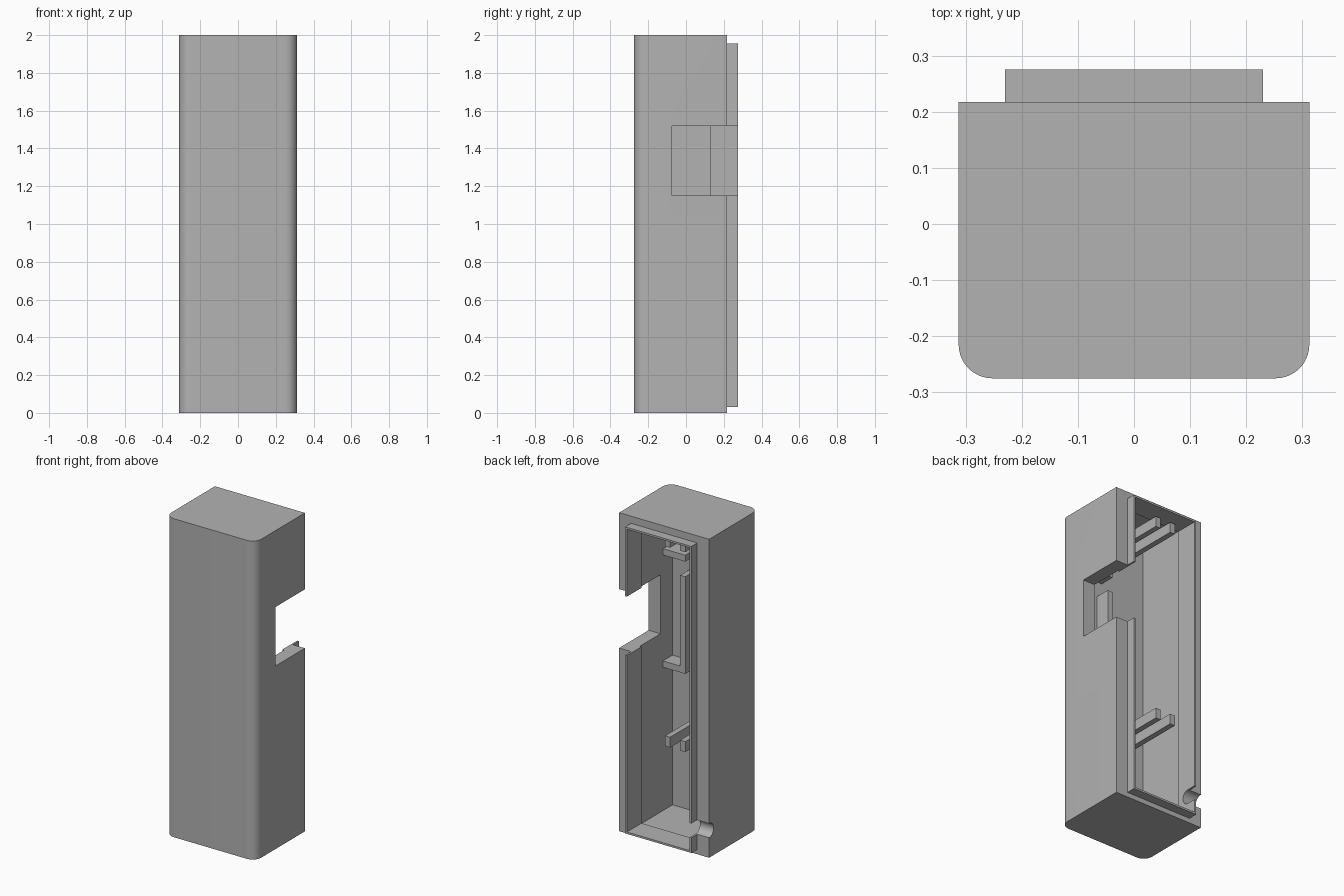
import bpy, bmesh, math
from mathutils import Vector

cube = bpy.data.objects.get("Cube")
if cube:
    bpy.data.objects.remove(cube, do_unlink=True)

# One grey plastic for every part
plastic = bpy.data.materials.new("grey plastic")
plastic.use_nodes = True
GREY = (0.45, 0.45, 0.45, 1)
plastic.diffuse_color = GREY
plastic.node_tree.nodes["Principled BSDF"].inputs["Base Color"].default_value = GREY


def add_object(name, bm):
    bmesh.ops.recalc_face_normals(bm, faces=bm.faces)
    mesh = bpy.data.meshes.new(name)
    bm.to_mesh(mesh)
    bm.free()
    mesh.materials.append(plastic)
    obj = bpy.data.objects.new(name, mesh)
    bpy.context.collection.objects.link(obj)
    return obj


def box(name, x, y, z, round_front=0):
    """Box from (low, high) ranges, with optional rounded front uprights."""
    bm = bmesh.new()
    bmesh.ops.create_cube(bm, size=1)
    for v in bm.verts:
        v.co = Vector([r[0] if c < 0 else r[1] for c, r in zip(v.co, (x, y, z))])
    if round_front:
        edges = [e for e in bm.edges
                 if all(abs(v.co.y - y[0]) < 1e-5 for v in e.verts)
                 and abs(e.verts[0].co.z - e.verts[1].co.z) > 0.1]
        bmesh.ops.bevel(bm, geom=edges, offset=round_front, segments=10,
                        profile=0.5, affect='EDGES')
    return add_object(name, bm)


def cut(obj, *cutters):
    for c in cutters:
        c.hide_render = True
        c.hide_set(True)
        mod = obj.modifiers.new("cut", 'BOOLEAN')
        mod.operation = 'DIFFERENCE'
        mod.solver = 'EXACT'
        mod.object = c


def bake(obj):
    """Apply the cuts so the shading can be set on the final faces."""
    bpy.ops.object.select_all(action='DESELECT')
    bpy.context.view_layer.objects.active = obj
    obj.select_set(True)
    for mod in list(obj.modifiers):
        bpy.ops.object.modifier_apply(modifier=mod.name)
    bpy.ops.object.shade_smooth_by_angle(angle=math.radians(30))


# Main dimensions
W, FRONT, BACK, RIM = 0.3125, -0.275, 0.217, 0.275
INNER, FLOOR, CEIL = 0.23, 0.03, 1.955
WALL_Y = FRONT + 0.08
T = 0.012

# Cutters: cavity, side opening and cable hole
cavity = box("cavity_cutter", (-INNER, INNER), (WALL_Y, 0.4), (FLOOR, CEIL))
opening = box("opening_cutter", (0.2, 0.4), (-0.075, 0.4), (1.15, 1.52))
cable_gap = box("cable_gap_cutter", (-0.26, -0.2), (BACK, 0.4), (0.125, 0.215))
bm = bmesh.new()
bmesh.ops.create_cone(bm, cap_ends=True, segments=32, radius1=0.045,
                      radius2=0.045, depth=0.2)
for v in bm.verts:
    v.co = Vector((v.co.z - 0.28, v.co.x + BACK, v.co.y + 0.17))
cable_hole = add_object("cable_hole_cutter", bm)

# Case shell
shell = box("case_shell", (-W, W), (FRONT, BACK), (0, 2), round_front=0.06)
cut(shell, cavity, opening, cable_hole)

# Thin lip ring lining the open back
lip = box("back_lip", (-INNER, INNER), (0.13, RIM), (FLOOR, CEIL))
lip_core = box("lip_core_cutter", (T - INNER, INNER - T), (0, 0.4),
               (FLOOR + T, CEIL - T))
cut(lip, lip_core, opening, cable_hole, cable_gap)

for obj in (shell, lip):
    bake(obj)
for obj in (cavity, opening, cable_gap, cable_hole, lip_core):
    bpy.data.objects.remove(obj, do_unlink=True)

# Two pairs of support ribs standing on the front wall
for level, z in (("lower", 0.61), ("upper", 1.865)):
    for side, x in (("left", -0.03), ("right", -0.135)):
        box(f"{level}_{side}_rib", (x, x + 0.035), (WALL_Y - 0.01, 0.2), (z, z + 0.065))

# Bracket around the side opening
DEPTH = (WALL_Y - 0.01, -0.1)
box("bracket_bottom_shelf", (0.075, INNER + 0.01), DEPTH, (0.93, 0.97))
box("bracket_top_shelf", (0.075, INNER + 0.01), DEPTH, (1.635, 1.675))
box("bracket_upright", (0.075, 0.11), DEPTH, (0.97, 1.54))
